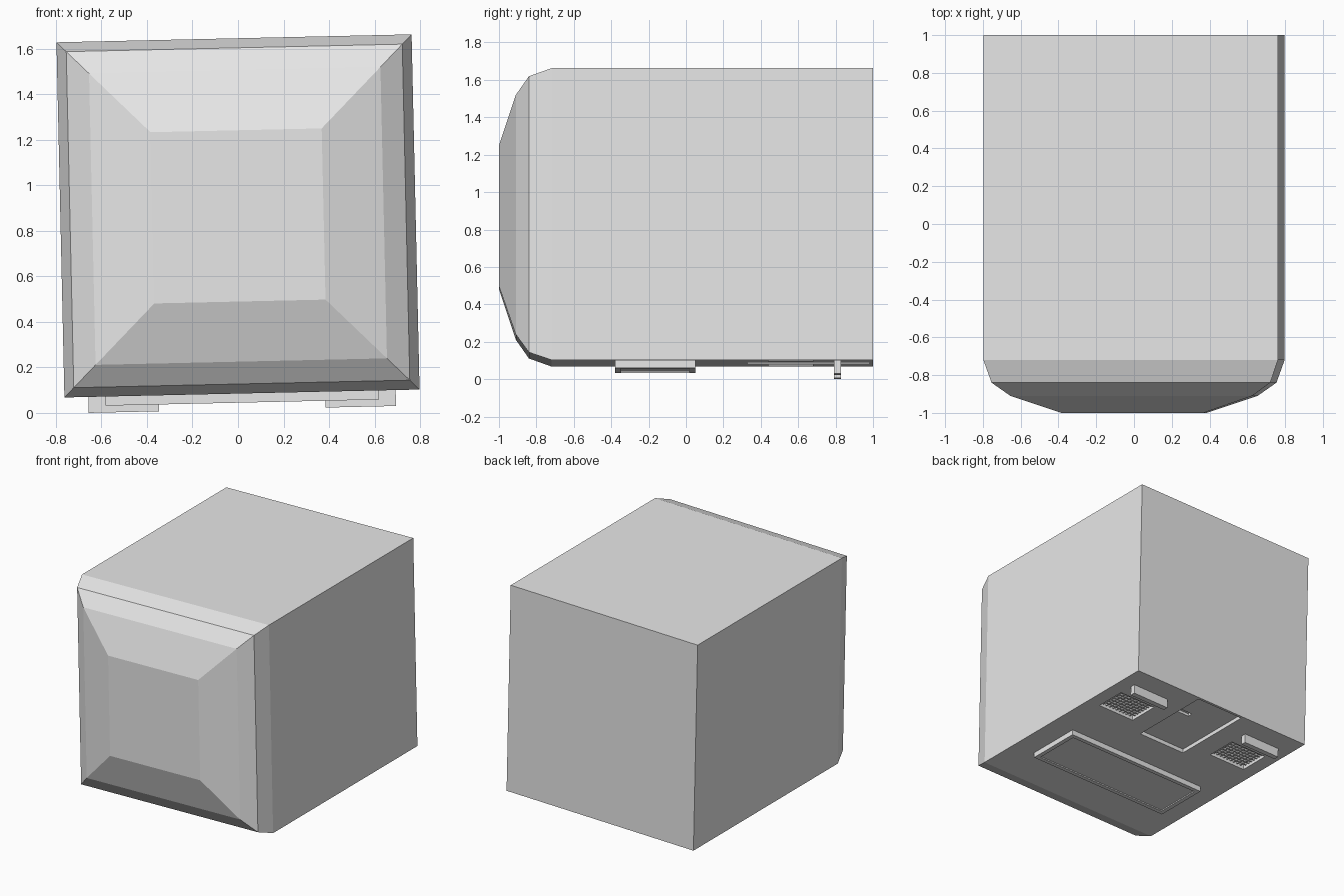
import bpy, bmesh
from mathutils import Matrix

cube = bpy.data.objects.get("Cube")
if cube:
    bpy.data.objects.remove(cube, do_unlink=True)

GREY = (0.8, 0.8, 0.8, 1)
mat = bpy.data.materials.new("plain grey")
mat.use_nodes = True
mat.diffuse_color = GREY
mat.node_tree.nodes["Principled BSDF"].inputs["Base Color"].default_value = GREY

# The whole casing leans slightly sideways
TILT = Matrix.Translation((0, 0, 0.865)) @ Matrix.Rotation(-0.0224, 4, 'Y')
HALF = 0.78
BASE = -HALF


def finish(bm, name):
    bmesh.ops.recalc_face_normals(bm, faces=bm.faces)
    bm.transform(TILT)
    mesh = bpy.data.meshes.new(name)
    bm.to_mesh(mesh)
    bm.free()
    mesh.materials.append(mat)
    obj = bpy.data.objects.new(name, mesh)
    bpy.context.collection.objects.link(obj)
    return obj


def add_box(bm, x0, x1, y0, y1, z0, z1):
    size = Matrix.Diagonal((x1 - x0, y1 - y0, z1 - z0, 1))
    centre = Matrix.Translation(((x0 + x1) / 2, (y0 + y1) / 2, (z0 + z1) / 2))
    return bmesh.ops.create_cube(bm, size=1, matrix=centre @ size)["verts"]


def cut(target, boxes):
    for box in boxes:
        bm = bmesh.new()
        add_box(bm, *box)
        cutter = finish(bm, "recess_cutter")
        cutter.hide_render = True
        mod = target.modifiers.new("recess", 'BOOLEAN')
        mod.operation = 'DIFFERENCE'
        mod.solver = 'EXACT'
        mod.object = cutter
        bpy.context.view_layer.objects.active = target
        bpy.ops.object.modifier_apply(modifier=mod.name)
        bpy.data.objects.remove(cutter, do_unlink=True)


# Casing: square rings tapering towards the front
bm = bmesh.new()
rings = []
for y, h in ((1, HALF), (-0.72, HALF), (-0.84, 0.738), (-0.91, 0.64), (-1, 0.376)):
    rings.append([bm.verts.new((sx * h, y, sz * h))
                  for sx, sz in ((-1, -1), (1, -1), (1, 1), (-1, 1))])
for a, b in zip(rings, rings[1:]):
    for i in range(4):
        j = (i + 1) % 4
        bm.faces.new((a[i], a[j], b[j], b[i]))
bm.faces.new(rings[0])
bm.faces.new(rings[-1])
casing = finish(bm, "casing")

# Underside recesses: hatch bay, hatch finger slot, two vents
GX0, GX1, GY0, GY1 = 0.365, 0.675, 0.44, 0.68
cut(casing, [
    (-0.2, 0.2, 0.33, 0.98, BASE - 0.1, BASE + 0.03),
    (0.07, 0.17, 0.71, 0.75, BASE - 0.1, BASE + 0.05),
    (GX0, GX1, GY0, GY1, BASE - 0.1, BASE + 0.05),
    (-GX1, -GX0, GY0, GY1, BASE - 0.1, BASE + 0.05),
])

# Vent grilles and back feet on both sides
for side, x0, x1 in (("left", GX0, GX1), ("right", -GX1, -GX0)):
    bm = bmesh.new()
    nx, ny, w = 10, 8, 0.005
    for i in range(1, nx):
        x = x0 + (x1 - x0) * i / nx
        add_box(bm, x - w, x + w, GY0, GY1, BASE + 0.022, BASE + 0.05)
    for i in range(1, ny):
        y = GY0 + (GY1 - GY0) * i / ny
        add_box(bm, x0, x1, y - w, y + w, BASE + 0.022, BASE + 0.05)
    finish(bm, side + "_vent_grille")

    bm = bmesh.new()
    add_box(bm, x0, x1, 0.79, 0.83, BASE - 0.07, BASE)
    finish(bm, side + "_back_foot")

# Long front foot with a shallow inset pad
bm = bmesh.new()
add_box(bm, -0.6, 0.6, -0.38, 0.05, BASE - 0.04, BASE)
under = min(bm.faces, key=lambda f: f.calc_center_median().z)
bmesh.ops.inset_region(bm, faces=[under], thickness=0.045)
bmesh.ops.inset_region(bm, faces=[under], thickness=0.002)
bmesh.ops.translate(bm, verts=under.verts, vec=(0, 0, 0.008))
finish(bm, "front_foot")
